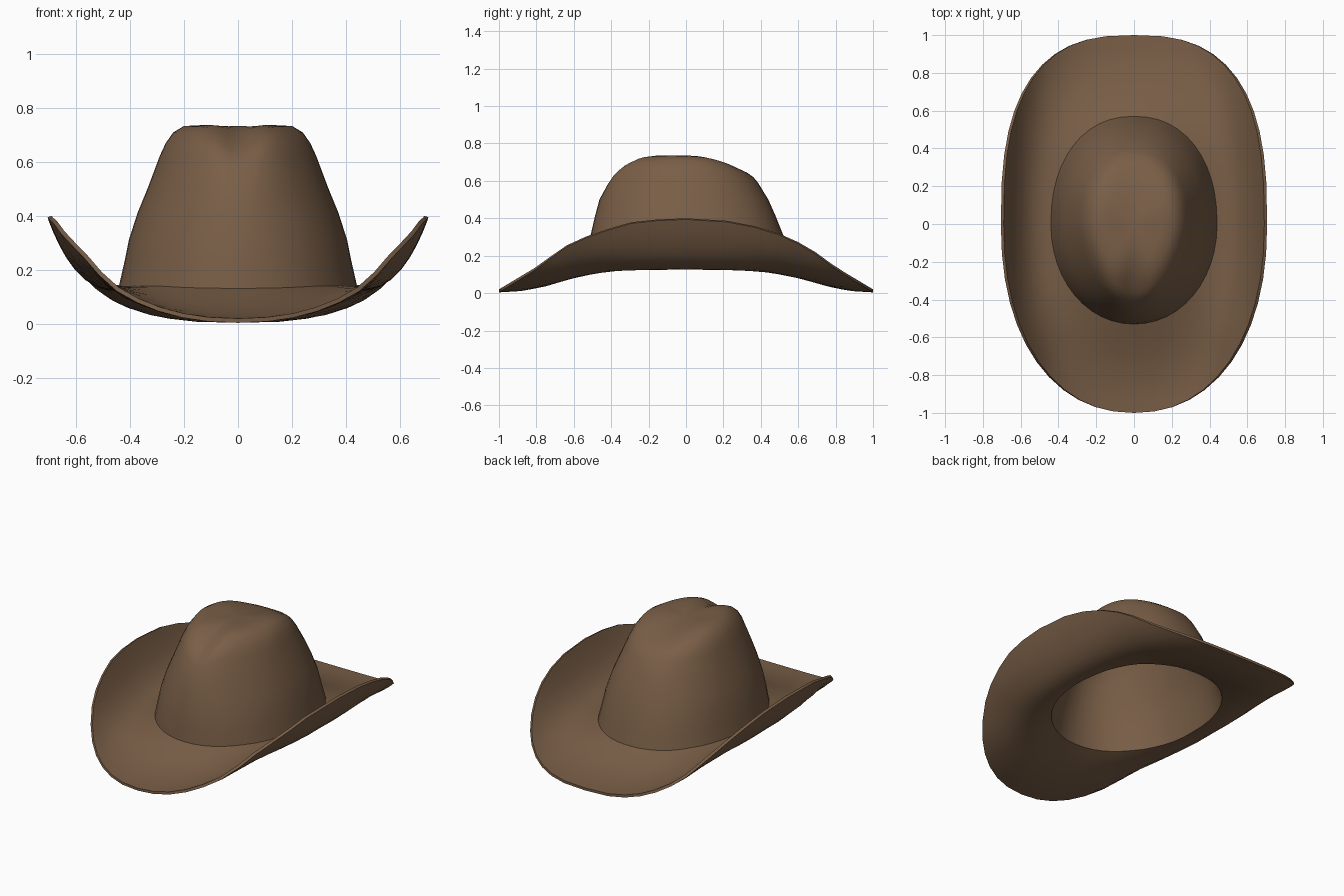
import bpy, bmesh, math

if "Cube" in bpy.data.objects:
    bpy.data.objects.remove(bpy.data.objects["Cube"])

SEG = 48


def lerp_table(table, v):
    # piecewise-linear lookup with clamped ends
    if v <= table[0][0]:
        return table[0][1]
    for (a, za), (b, zb) in zip(table, table[1:]):
        if v <= b:
            return za + (zb - za) * (v - a) / (b - a)
    return table[-1][1]


def smooth(a, b, v):
    t = max(0.0, min(1.0, (v - a) / (b - a)))
    return t * t * (3 - 2 * t)


def outline(i, half_x, front, back, n_front, n_back):
    # egg-shaped superellipse with different front and back ends
    ang = 2 * math.pi * i / SEG
    c, s = math.cos(ang), math.sin(ang)
    n = n_back if s >= 0 else n_front
    x = half_x * math.copysign(abs(c) ** (2 / n), c)
    y = (back if s >= 0 else front) * math.copysign(abs(s) ** (2 / n), s)
    return x, y, s


# brim height along |y|: turned-up edge, and middle without the curl
EDGE = [(0, .40), (.15, .394), (.3, .378), (.5, .318), (.65, .25), (.8, .14), (.9, .08), (1, .02)]
BASE = [(0, .143), (.25, .135), (.4, .124), (.55, .098), (.75, .048), (.88, .026), (1, .018)]
BASE_RING = (.44, .53, .57, 2.05, 2.2)

rings = []

# brim, from the outer edge inward
for t in (1, .93, .85, .75, .62, .48, .34, .2, .08, 0):
    ring = []
    for i in range(SEG):
        ox, oy, s = outline(i, .69, 1, 1, 2.2, 2.7)
        ix, iy, _ = outline(i, *BASE_RING)
        x, y = ix + (ox - ix) * t, iy + (oy - iy) * t
        base = lerp_table(BASE, abs(y))
        curl = max(0, lerp_table(EDGE, abs(oy)) - lerp_table(BASE, abs(oy))) * t ** 2.6
        ring.append((x, y, base + curl + .03 * s * s * (1 - t) ** 3))
    rings.append(ring)

# crown: half width, front, back, z front / side / back, front exponent
CROWN = [
    (.42, .522, .548, .22, .23, .21, 2.05),
    (.404, .51, .52, .31, .31, .31, 2.0),
    (.372, .487, .48, .41, .41, .41, 1.95),
    (.335, .463, .44, .50, .50, .50, 1.9),
    (.29, .425, .385, .62, .62, .59, 1.8),
    (.268, .40, .36, .665, .668, .62, 1.75),
    (.24, .36, .325, .70, .708, .645, 1.7),
    (.20, .30, .28, .727, .732, .665, 1.7),
    (.14, .23, .21, .737, .735, .69, 1.75),
    (.07, .12, .11, .732, .728, .71, 1.9),
]
for a, f, b, zf, zs, zb, n in CROWN:
    ring = []
    for i in range(SEG):
        x, y, s = outline(i, a, f, b, n, 2.2)
        z = zs + ((zb if s > 0 else zf) - zs) * s * s
        # pinch at the front of the top
        z -= .06 * math.exp(-(x / .075) ** 2) * smooth(-.12, -.34, y) * smooth(.5, .66, z)
        ring.append((x, y, z))
    rings.append(ring)

# one continuous felt shell
bm = bmesh.new()
loops = [[bm.verts.new(p) for p in ring] for ring in rings]
for lo, hi in zip(loops, loops[1:]):
    for i in range(SEG):
        j = (i + 1) % SEG
        bm.faces.new((lo[i], lo[j], hi[j], hi[i]))
tip = bm.verts.new((0, 0, .725))
for i in range(SEG):
    bm.faces.new((loops[-1][i], loops[-1][(i + 1) % SEG], tip))

mesh = bpy.data.meshes.new("hat_crown_and_brim")
bm.to_mesh(mesh)
bm.free()
hat = bpy.data.objects.new("hat_crown_and_brim", mesh)
bpy.context.collection.objects.link(hat)

felt = bpy.data.materials.new("brown felt")
felt.diffuse_color = (.19, .112, .062, 1)
felt.use_nodes = True
felt.node_tree.nodes["Principled BSDF"].inputs["Base Color"].default_value = felt.diffuse_color
mesh.materials.append(felt)

# felt thickness
bpy.context.view_layer.objects.active = hat
hat.select_set(True)
mod = hat.modifiers.new("thickness", 'SOLIDIFY')
mod.thickness = .016
mod.offset = -1
bpy.ops.object.modifier_apply(modifier=mod.name)
bpy.ops.object.shade_smooth_by_angle(angle=math.radians(50))
